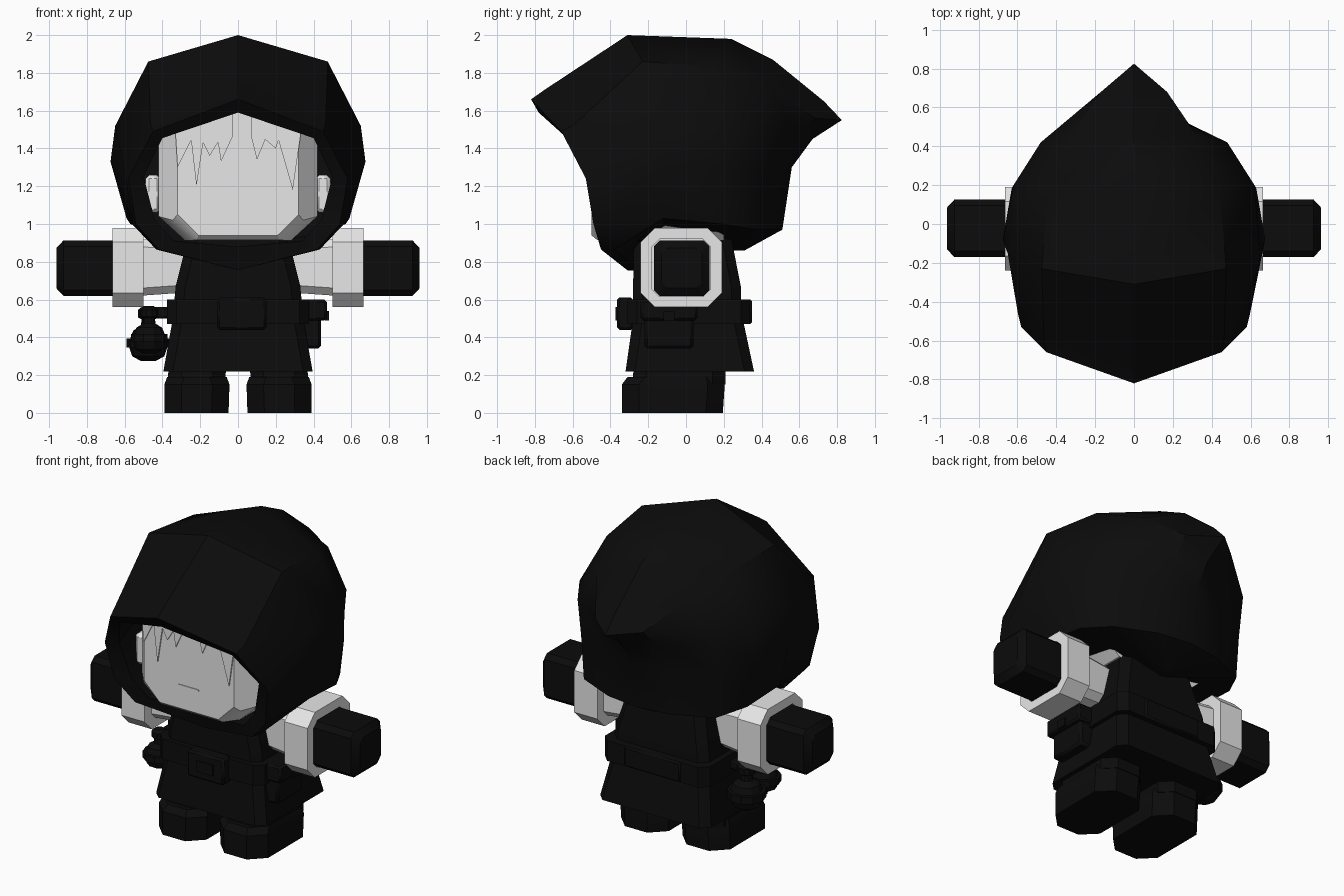
import bpy, bmesh, math

if "Cube" in bpy.data.objects:
    bpy.data.objects.remove(bpy.data.objects["Cube"])


def material(name, v):
    m = bpy.data.materials.new(name)
    m.diffuse_color = (v, v, v, 1)
    m.use_nodes = True
    m.node_tree.nodes["Principled BSDF"].inputs["Base Color"].default_value = m.diffuse_color
    return m


BLACK = material("soot black", 0.0035)
GREY = material("pale grey", 0.8)


def finish(name, bm, mat, angle=30, bevel=0):
    bmesh.ops.remove_doubles(bm, verts=bm.verts, dist=0.0005)
    bmesh.ops.recalc_face_normals(bm, faces=bm.faces)
    me = bpy.data.meshes.new(name)
    bm.to_mesh(me)
    bm.free()
    ob = bpy.data.objects.new(name, me)
    bpy.context.collection.objects.link(ob)
    me.materials.append(mat)
    if bevel:
        mod = ob.modifiers.new("bevel", 'BEVEL')
        mod.width = bevel
        mod.segments = 1
    bpy.ops.object.select_all(action='DESELECT')
    ob.select_set(True)
    bpy.context.view_layer.objects.active = ob
    bpy.ops.object.shade_smooth_by_angle(angle=math.radians(angle))
    return ob


def loft(name, rings, mat, angle=30, end_cap=True):
    """Skin a list of equal-length closed rings and cap the ends."""
    bm = bmesh.new()
    rows = [[bm.verts.new(p) for p in r] for r in rings]
    n = len(rows[0])
    for a, b in zip(rows, rows[1:]):
        for i in range(n):
            j = (i + 1) % n
            bm.faces.new((a[i], a[j], b[j], b[i]))
    bm.faces.new(rows[0])
    if end_cap:
        bm.faces.new(rows[-1])
    return finish(name, bm, mat, angle)


def box(name, x, y, z, mat, bevel=0.0):
    """Box from (min, max) pairs."""
    bm = bmesh.new()
    bmesh.ops.create_cube(bm, size=1)
    for v in bm.verts:
        v.co = [(lo + hi) / 2 + c * (hi - lo) for c, (lo, hi) in zip(v.co, (x, y, z))]
    return finish(name, bm, mat, 30, bevel)


def octagon(a, b, c):
    """Chamfered rectangle from two (min, max) pairs."""
    (a0, a1), (b0, b1) = a, b
    return [(a0 + c, b0), (a1 - c, b0), (a1, b0 + c), (a1, b1 - c),
            (a1 - c, b1), (a0 + c, b1), (a0, b1 - c), (a0, b0 + c)]


def stack(name, levels, mat):
    """Chamfered rectangles (x range, y range, chamfer) stacked by height."""
    return loft(name, [[(px, py, z) for px, py in octagon(x, y, c)] for z, x, y, c in levels], mat)


def mirrored(half):
    """Complete a half ring that starts and ends on the centre line."""
    return half + [(-x, y, z) for x, y, z in half[-2:0:-1]]


# Hood: lining, rim and band derived from two opening rings, then the crown and pinched tip
opening = [(0, -.78, 1.59), (.40, -.63, 1.455), (.50, -.50, 1.25), (.44, -.46, 1.02), (.34, -.43, .91), (0, -.36, .88)]
rim = [(0, -.82, 1.66), (.45, -.66, 1.49), (.58, -.53, 1.24), (.54, -.49, 1.0), (.42, -.45, .865), (0, -.31, .755)]
lining = [(x * 1.08, -.22, z + .17 * (z - .88)) for x, y, z in opening]
band = [(x * 1.03, y + .07, z + .07 * max(0, z - .95)) for x, y, z in rim]
crown = [
    [(0, -.31, 2.0), (.475, -.23, 1.86), (.65, -.15, 1.52), (.675, -.08, 1.33), (.59, -.12, 1.03), (0, -.1, .93)],
    [(0, .24, 1.98), (.44, .18, 1.83), (.62, .20, 1.50), (.63, .18, 1.3), (.57, .19, 1.0), (0, .15, .90)],
    [(0, .46, 1.87), (.32, .46, 1.72), (.48, .42, 1.50), (.49, .37, 1.25), (.47, .37, .97), (0, .24, .86)],
    [(0, .73, 1.65), (.17, .68, 1.56), (.17, .57, 1.45), (.22, .50, 1.27), (.22, .48, .97), (0, .30, .86)],
]
tip = [(0, y, z) for y, z in ((.825, 1.55), (.825, 1.55), (.67, 1.45), (.56, 1.3), (.51, .97), (.31, .86))]
loft("hood", [mirrored(r) for r in [lining, opening, rim, band] + crown + [tip]], BLACK, 35, False)


# Head: chamfered block with a flat face
def head_ring(y, wide, chin, low, jaw, high):
    return mirrored([(0, y, high), (wide, y, high), (wide, y, jaw), (chin, y, low), (0, y, low)])


loft("head", [head_ring(-.50, .32, .21, .94, 1.05, 1.62),
              head_ring(-.47, .345, .22, .915, 1.02, 1.65),
              head_ring(-.38, .42, .28, .912, 1.04, 1.65),
              head_ring(.20, .42, .28, .912, 1.04, 1.65)], GREY)
box("mouth", (-.07, .07), (-.505, -.49), (1.085, 1.095), GREY)

# Fringe: thin pointed locks lying on the face
bm = bmesh.new()
locks = [(-.33, -.24, -.32, 1.30), (-.25, -.18, -.22, 1.20), (-.20, -.09, -.15, 1.36),
         (-.11, -.03, -.09, 1.33), (.07, .15, .10, 1.34), (.13, .22, .20, 1.40), (.21, .33, .29, 1.18)]
for x0, x1, xt, zt in locks:
    front = [bm.verts.new((x, -.508, z)) for x, z in ((x0, 1.60), (x1, 1.60), (x1, 1.46), (xt, zt), (x0, 1.46))]
    back = [bm.verts.new((v.co.x, -.499, v.co.z)) for v in front]
    bm.faces.new(front)
    for i in range(5):
        j = (i + 1) % 5
        bm.faces.new((front[i], front[j], back[j], back[i]))
finish("fringe", bm, GREY)

# Torso, belt and flared coat
stack("torso", [(.56, (-.34, .34), (-.28, .29), .05), (.67, (-.33, .33), (-.28, .29), .05),
                (.95, (-.26, .26), (-.275, .235), .05)], BLACK)
stack("belt", [(.47, (-.375, .375), (-.31, .34), .05), (.60, (-.375, .375), (-.31, .34), .05)], BLACK)
box("belt_back_plate", (-.2, .2), (.28, .35), (.47, .60), BLACK, .01)
box("buckle", (-.11, .15), (-.365, -.28), (.44, .61), BLACK, .012)
box("buckle_clasp", (-.04, .08), (-.372, -.35), (.49, .56), BLACK)
stack("coat", [(.22, (-.395, .395), (-.32, .36), .05), (.50, (-.345, .345), (-.28, .30), .05)], BLACK)
box("side_pouch", (.30, .44), (-.22, .04), (.34, .58), BLACK, .015)
box("pouch_flap", (.30, .47), (-.24, .06), (.49, .60), BLACK, .012)
box("pouch_button", (.46, .482), (-.12, -.06), (.49, .54), BLACK)

for side, s in (("left", -1), ("right", 1)):
    # Arms run along x: sleeve, wide cuff and blunt hand
    def arm(name, levels, mat):
        loft(side + name, [[(s * x, y, z) for y, z in octagon(yr, zr, c)]
                           for x, yr, zr, c in levels], mat)
    arm("_sleeve", [(.24, (-.15, .11), (.64, .90), .04), (.52, (-.17, .13), (.62, .92), .04)], GREY)
    arm("_cuff", [(.50, (-.24, .19), (.56, .98), .075), (.665, (-.24, .19), (.56, .98), .075),
                  (.665, (-.18, .13), (.615, .92), .04), (.64, (-.18, .13), (.615, .92), .04)], GREY)
    arm("_hand", [(.55, (-.17, .125), (.62, .912), .03), (.925, (-.17, .125), (.62, .912), .03),
                  (.962, (-.13, .085), (.66, .872), .03)], BLACK)

    # Legs and boots
    def xr(a, b):
        return (a, b) if s > 0 else (-b, -a)
    stack(side + "_leg", [(.15, xr(.065, .37), (-.28, .21), .07), (.21, xr(.065, .37), (-.28, .21), .07),
                          (.30, xr(.05, .34), (-.25, .20), .05)], BLACK)
    stack(side + "_boot", [(0, xr(.05, .39), (-.34, .195), .09), (.15, xr(.045, .39), (-.34, .205), .09),
                           (.19, xr(.06, .375), (-.31, .195), .09)], BLACK)
    box(side + "_ear", xr(.41, .49), (-.36, -.25), (1.06, 1.26), GREY, .02)


# Round flasks hanging at the hip
def flask(name, cx, cy, cz, k, profile):
    loft(name, [[(cx + k * r * math.cos(i * math.pi / 5), cy + k * r * math.sin(i * math.pi / 5), cz + k * h)
                 for i in range(10)] for r, h in profile], BLACK)


body = [(.04, -.10), (.085, -.075), (.10, -.03), (.115, -.03), (.115, .02), (.095, .02),
        (.08, .06), (.04, .085), (.035, .12), (.055, .13), (.055, .17), (.03, .19)]
flask("large_flask", -.475, .06, .375, 1.0, body)
flask("small_flask", -.47, -.13, .40, .85, body)
box("flask_strap", (-.47, -.34), (-.12, .08), (.50, .56), BLACK, .01)
